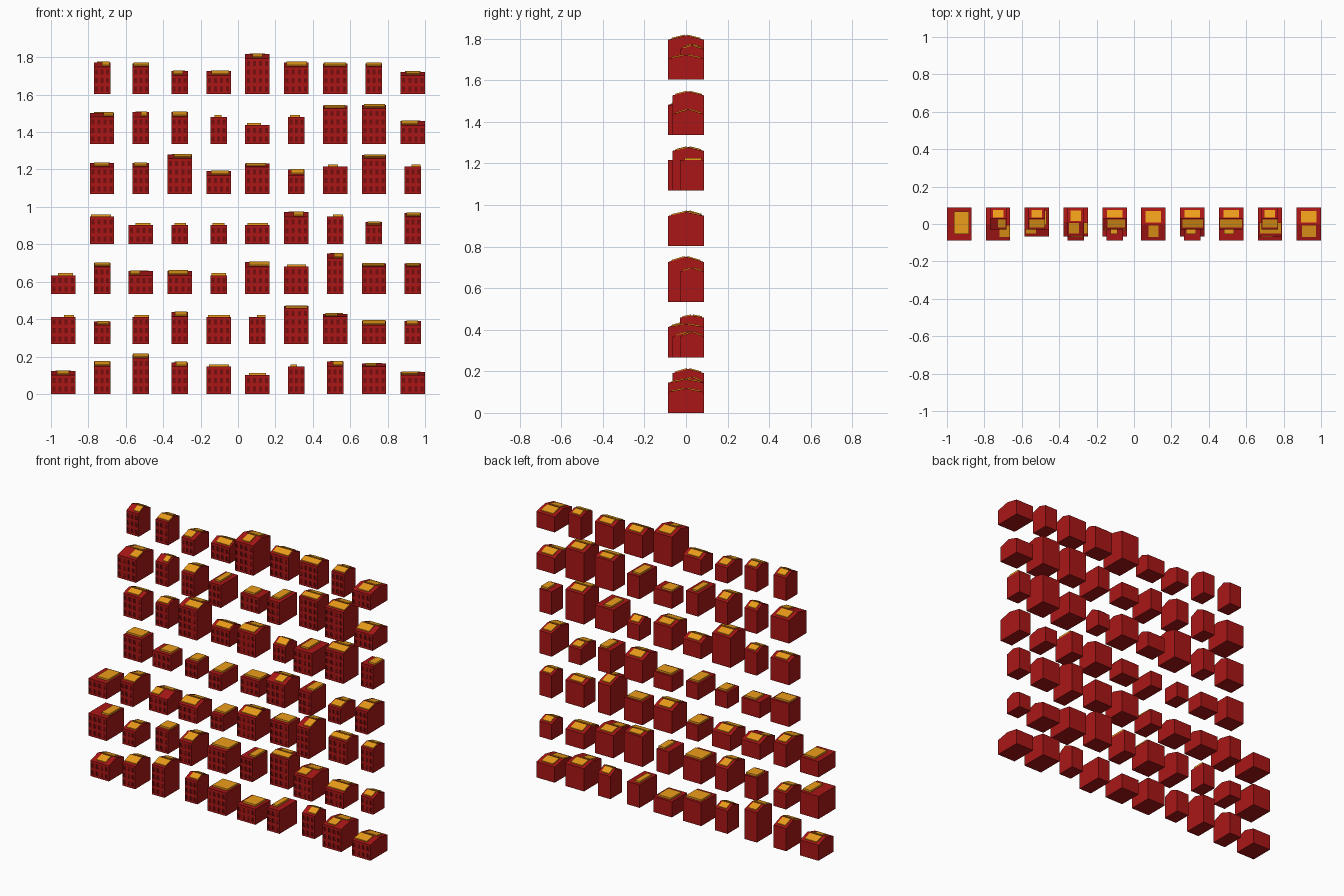
import bpy, bmesh

if "Cube" in bpy.data.objects:
    bpy.data.objects.remove(bpy.data.objects["Cube"])

COL, ROW, BACK = 0.2077, 0.2672, 0.0875
WIDTH = {"W": 0.1305, "N": 0.088}
DEPTH = {"a": 0.117, "b": 0.153, "c": 0.175}
FLOOR = 0.0455


def material(name, rgb):
    m = bpy.data.materials.new(name)
    m.diffuse_color = (*rgb, 1)
    m.use_nodes = True
    m.node_tree.nodes["Principled BSDF"].inputs["Base Color"].default_value = m.diffuse_color
    return m


MATS = [material("brick", (0.4, 0.008, 0.008)),
        material("window", (0.17, 0.004, 0.004)),
        material("gold", (0.85, 0.34, 0.01))]


def quad(bm, pts, mat=0):
    f = bm.faces.new([bm.verts.new(p) for p in pts])
    f.material_index = mat


def slab(bm, x0, x1, ya, za, yb, zb, t):
    """Gold panel lying on a roof line from (ya, za) to (yb, zb)."""
    v = [[bm.verts.new((x, y, z)) for y, z in
          ((ya, za - .001), (yb, zb - .001), (yb, zb + t), (ya, za + t))] for x in (x0, x1)]
    faces = [v[0], v[1][::-1]]
    faces += [[v[0][i], v[1][i], v[1][(i + 1) % 4], v[0][(i + 1) % 4]] for i in range(4)]
    for f in faces:
        bm.faces.new(f).material_index = 2


def facade(bm, w, y, h, floors, cols):
    """Front wall as a grid, with the window cells pushed in."""
    pitch = w / cols
    xs, zs = [-w / 2], [0]
    for i in range(cols):
        c = -w / 2 + pitch * (i + 0.5)
        xs += [c - .008, c + .008]
    for i in range(floors):
        z = .014 + i * FLOOR
        zs += [z, z + .026]
    xs.append(w / 2)
    zs.append(h)
    for i in range(len(xs) - 1):
        for j in range(len(zs) - 1):
            hole = i % 2 and j % 2
            ring = [(xs[i], zs[j]), (xs[i + 1], zs[j]),
                    (xs[i + 1], zs[j + 1]), (xs[i], zs[j + 1])]
            yy = y + .004 if hole else y
            quad(bm, [(a, yy, b) for a, b in ring], 1 if hole else 0)
            if hole:
                for k in range(4):
                    (a, b), (c, d) = ring[k], ring[(k + 1) % 4]
                    quad(bm, [(a, y, b), (c, y, d), (c, yy, d), (a, yy, b)])


def house(row, col, code, top, p0, p1):
    """code: width, depth, roof (f flat, g gable); top in mm; panel span in tenths."""
    w, d, flat = WIDTH[code[0]], DEPTH[code[1]], code[2] == "f"
    top /= 1000
    floors = round((top - (.009 if flat else .033)) / FLOOR)
    h = top if flat else .009 + floors * FLOOR
    ridge = top if flat else top - .004
    y0, y1, ym = BACK - d, BACK, BACK - d / 2
    l, r = -w / 2, w / 2
    bm = bmesh.new()
    # walls, floor and roof
    facade(bm, w, y0, h, floors, 4 if code[0] == "W" else 3)
    quad(bm, [(r, y1, 0), (l, y1, 0), (l, y1, h), (r, y1, h)])
    quad(bm, [(l, y1, 0), (r, y1, 0), (r, y0, 0), (l, y0, 0)])
    side = [(y0, 0), (y1, 0), (y1, h)] + ([] if flat else [(ym, ridge)]) + [(y0, h)]
    quad(bm, [(r, y, z) for y, z in side])
    quad(bm, [(l, y, z) for y, z in reversed(side)])
    a, b = l + w * p0 / 10, l + w * p1 / 10
    if flat:
        quad(bm, [(l, y0, h), (r, y0, h), (r, y1, h), (l, y1, h)])
        slab(bm, a, b, y0 + d * .2, h, y1 - d * .12, h, .011)
    else:
        quad(bm, [(l, y0, h), (r, y0, h), (r, ym, ridge), (l, ym, ridge)])
        quad(bm, [(l, ym, ridge), (r, ym, ridge), (r, y1, h), (l, y1, h)])
        # one panel on each slope
        for ye, s, e in ((y0, a, b), (y1, l + w * .18, l + w * .82)):
            p = [(ym + (ye - ym) * t, ridge + (h - ridge) * t) for t in (.08, .8)]
            slab(bm, s, e, *p[0], *p[1], .005)
    bmesh.ops.remove_doubles(bm, verts=bm.verts, dist=1e-5)
    bmesh.ops.recalc_face_normals(bm, faces=bm.faces)
    me = bpy.data.meshes.new("house")
    bm.to_mesh(me)
    bm.free()
    for m in MATS:
        me.materials.append(m)
    ob = bpy.data.objects.new(f"house_row{row}_col{col}", me)
    ob.location = ((col - 4.5) * COL, 0, row * ROW)
    bpy.context.collection.objects.link(ob)


def street(row, houses):
    for i, spec in enumerate(houses):
        house(row, i + 10 - len(houses), *spec)


street(0, [("Wbg", 126, 2.5, 7.4), ("Nbg", 178, .3, 9.7), ("Nbg", 216, .3, 9.7),
           ("Nag", 173, 2.7, 9.5), ("Wbf", 147, 1, 9.2), ("Wbf", 100, 1.5, 8.5),
           ("Ncf", 147, 1.5, 5.3), ("Nag", 178, 3.8, 9.9), ("Wcg", 166, 1.5, 6),
           ("Wcg", 121, .3, 7.2)])
street(1, [("Wcf", 145, 5.3, 9.4), ("Nbg", 123, 1.8, 9.2), ("Naf", 145, 1.2, 9.8),
           ("Ncg", 175, 2, 9.5), ("Wbf", 145, .7, 9.6), ("Nbf", 145, 4.8, 9.8),
           ("Wag", 206, .5, 9.5), ("Wcg", 165, 1, 6), ("Wbg", 128, .3, 9.7),
           ("Nag", 126, 1.3, 8)])
street(2, [("Wcf", 100, 2.8, 9), ("Ncg", 169, .5, 9.8), ("Wbg", 126, .5, 4.6),
           ("Wbg", 128, .5, 8.3), ("Nbf", 100, .7, 9.4), ("Wbg", 174, 1.5, 9.9),
           ("Waf", 146, 1.3, 9), ("Ncg", 221, 4.3, 9.8), ("Wag", 166, .3, 9.3),
           ("Nag", 166, 1.2, 9.2)])
street(3, [("Waf", 147, .5, 8.7), ("Waf", 101, 2.8, 9), ("Naf", 101, 1.8, 8.7),
           ("Ncf", 101, 1.3, 8.6), ("Waf", 101, 1, 9.3), ("Wbg", 174, 3.8, 8),
           ("Nbf", 147, 3.8, 9.8), ("Nbg", 121, 1.2, 9.1), ("Ncg", 169, 1.2, 9.6)])
street(4, [("Wag", 169, 1.7, 7.8), ("Nag", 169, .8, 8.7), ("Wbg", 214, 2.6, 9.9),
           ("Wag", 126, 1.8, 9.2), ("Wbg", 166, .3, 8.5), ("Nag", 136, 1.7, 9.6),
           ("Wcf", 147, 2, 6.2), ("Wbg", 212, 1, 9.7), ("Naf", 147, 4.3, 9.8)])
street(5, [("Wcg", 171, 5.6, 9.8), ("Nag", 176, 5, 8.8), ("Nbg", 176, .5, 9.5),
           ("Ncf", 144, 2.5, 6.8), ("Waf", 101, .7, 6.5), ("Ncf", 144, 1.2, 7.3),
           ("Wag", 209, .6, 9), ("Wbg", 214, 1, 9.6), ("Wbg", 128, .3, 7.2)])
street(6, [("Nag", 174, 5, 9.6), ("Nag", 168, .4, 9.8), ("Nbg", 126, .8, 7),
           ("Wag", 128, 2, 9.2), ("Wcg", 217, 3, 7), ("Wag", 174, 1, 9.4),
           ("Wag", 168, .5, 9.5), ("Nag", 168, .5, 9.6), ("Wcg", 123, 2.2, 8)])
